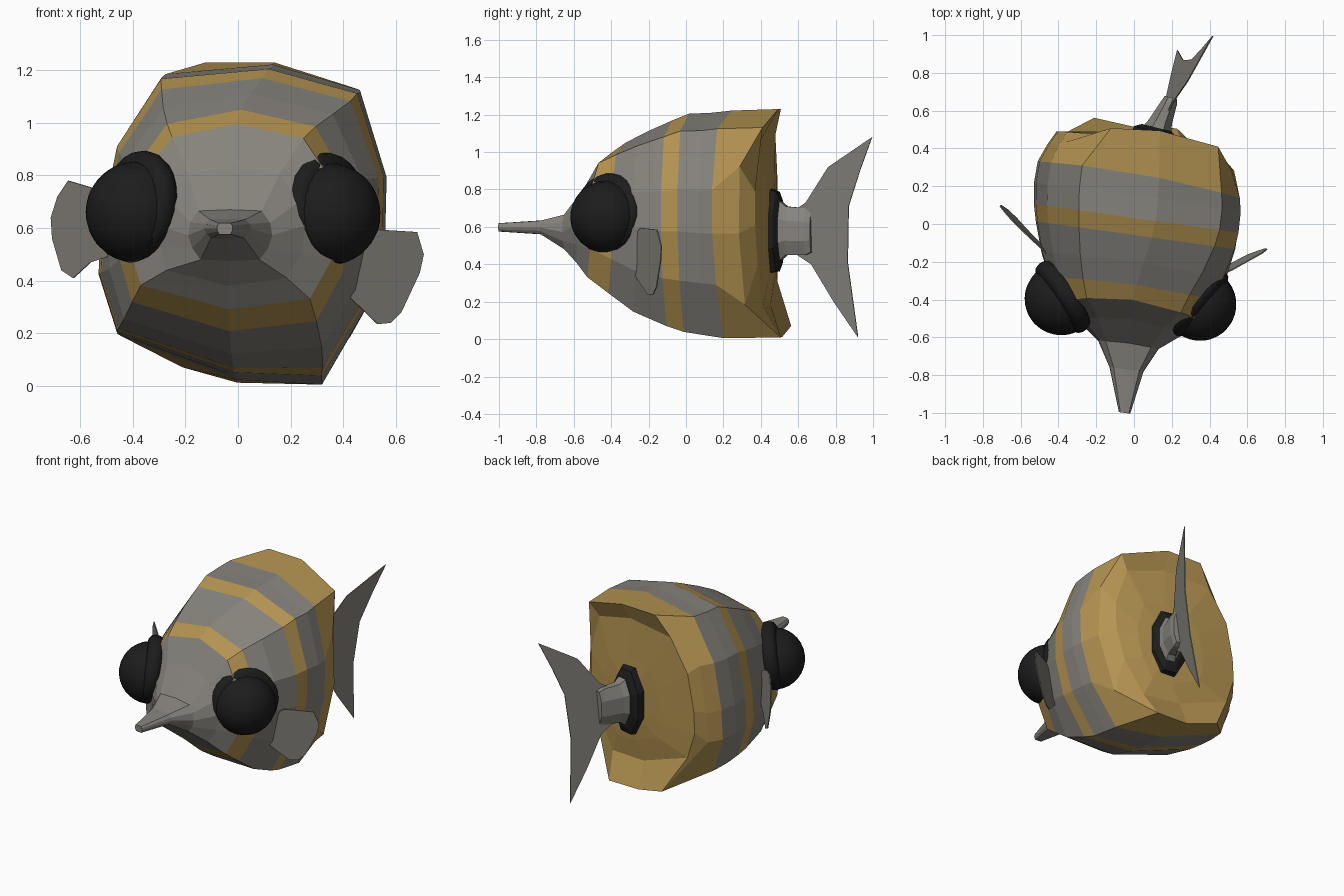
import bpy, bmesh, math
from mathutils import Vector

if "Cube" in bpy.data.objects:
    bpy.data.objects.remove(bpy.data.objects["Cube"])


def material(name, rgb):
    m = bpy.data.materials.new(name)
    m.diffuse_color = (*rgb, 1)
    m.use_nodes = True
    m.node_tree.nodes["Principled BSDF"].inputs["Base Color"].default_value = m.diffuse_color
    return m


GREY = material("warm_grey", (0.24, 0.228, 0.203))
GOLD = material("gold", (0.46, 0.295, 0.083))
BLACK = material("black", (0.012, 0.012, 0.012))


def finish(bm, name, mats, smooth=False):
    bmesh.ops.recalc_face_normals(bm, faces=bm.faces)
    me = bpy.data.meshes.new(name)
    bm.to_mesh(me)
    bm.free()
    ob = bpy.data.objects.new(name, me)
    bpy.context.collection.objects.link(ob)
    for m in mats:
        me.materials.append(m)
    if smooth:
        for p in me.polygons:
            p.use_smooth = True
    return ob


def loft(name, rings, mats, band_mat=lambda i: 0, smooth=False):
    """Bridge closed rings of points and cap both ends."""
    bm = bmesh.new()
    vs = [[bm.verts.new(p) for p in r] for r in rings]
    n = len(vs[0])
    for i in range(len(vs) - 1):
        for j in range(n):
            k = (j + 1) % n
            f = bm.faces.new((vs[i][j], vs[i][k], vs[i + 1][k], vs[i + 1][j]))
            f.material_index = band_mat(i)
    bm.faces.new(vs[0]).material_index = band_mat(0)
    bm.faces.new(vs[-1]).material_index = band_mat(len(vs) - 2)
    return finish(bm, name, mats, smooth)


# Cross-sections (unit box): top left, top, top right, right side, bottom, left side
SNOUT = [(-.75, .95), (0, 1), (.75, .95), (.95, .5), (1, 0), (.9, -.5),
         (.7, -.95), (0, -1), (-.7, -.95), (-.9, -.5), (-1, 0), (-.95, .5)]
FACE = [(-.6, .85), (0, 1), (.65, .85), (.93, .4), (1, 0), (.95, -.45),
        (.75, -.87), (-.05, -1), (-.9, -.74), (-1, -.35), (-1, 0), (-.88, .45)]
REAR = [(-.56, .94), (.2, 1), (.82, .84), (1, .3), (.99, -.08), (.86, -.53),
        (.55, -1), (-.05, -.97), (-.87, -.7), (-1, -.32), (-.98, 0), (-.87, .5)]

# Stations: y, x min, x max, z min, z max, side sweep, shape blend
STATIONS = [
    (-1.0, -.08, -.02, .575, .62, 0, 0),
    (-.77, -.13, .05, .56, .635, 0, 0),
    (-.63, -.19, .13, .475, .67, .01, 0),
    (-.50, -.30, .255, .38, .84, .05, 0),
    (-.40, -.41, .38, .29, .995, .07, .1),    # first stripe
    (-.32, -.45, .43, .205, 1.05, .025, .25),
    (-.20, -.49, .49, .115, 1.11, .02, .5),
    (-.06, -.52, .54, .055, 1.17, 0, .8),     # second stripe
    (.03, -.53, .555, .035, 1.205, 0, .95),
    (.15, -.53, .565, .02, 1.21, .01, 1),
    (.265, -.51, .56, .005, 1.222, .03, 1),   # rear gold area
    (.40, -.46, .535, .0, 1.23, .05, 1),
    (.45, -.41, .46, .17, 1.12, .02, 1),      # recessed back
    (.455, -.16, .32, .30, .86, 0, 1),
    (.46, -.03, .22, .40, .76, 0, 1),
]
RIM = 11
FLAP = {0: .09, 1: .11, 2: .10, 6: .14, 7: .11, 8: .14}   # rear overhang of the rim
RIM_SHAPE = {0: (-.32, 1), 3: (.96, .5), 5: (.78, -.7), 6: (.38, -.985),
             7: (-.08, -.98), 8: (-.5, -.885)}
CHIN = {3: -.03, 4: -.05, 5: -.04, 6: -.03}               # belly swept forward

body_rings = []
for i, (y, x0, x1, z0, z1, sweep, t) in enumerate(STATIONS):
    ring = []
    front = SNOUT if i < 3 else FACE
    shear = .18 if i == 10 else .14
    for j in range(12):
        u = front[j][0] * (1 - t) + REAR[j][0] * t
        w = front[j][1] * (1 - t) + REAR[j][1] * t
        if i == RIM:
            u, w = RIM_SHAPE.get(j, (u, w))
        hx, hz = (x1 - x0) / 2, (z1 - z0) / 2
        py = y - shear * u * hx - sweep * u * u
        if i == RIM:
            py += FLAP.get(j, 0)
        if j in (6, 7, 8):
            py += CHIN.get(i, 0)
        ring.append(((x0 + x1) / 2 + u * hx, py, (z0 + z1) / 2 + w * hz))
    body_rings.append(ring)
loft("body", body_rings, [GREY, GOLD],
     lambda i: 1 if i in (4, 7) or i >= 10 else 0)


def tail_ring(y, x, hx, z, hz, n=8):
    """Octagonal ring facing along the tail."""
    out = []
    for k in range(n):
        a = 2 * math.pi * (k + .5) / n
        out.append((x + hx * math.cos(a), y - .25 * hx * math.cos(a), z + hz * math.sin(a)))
    return out


# Collar and tail stem
loft("tail_collar", [tail_ring(.42, .1, .11, .58, .21), tail_ring(.445, .105, .13, .58, .245),
                     tail_ring(.49, .11, .12, .575, .23), tail_ring(.51, .12, .085, .575, .18)],
     [BLACK])
loft("tail_stem", [tail_ring(.49, .12, .085, .58, .185), tail_ring(.54, .14, .065, .58, .14),
                   tail_ring(.64, .185, .045, .575, .135), tail_ring(.67, .195, .035, .575, .12)],
     [GREY])


def plate(name, points, thickness=.006):
    """Thin flat fin from an outline."""
    bm = bmesh.new()
    bm.faces.new([bm.verts.new(p) for p in points])
    ob = finish(bm, name, [GREY])
    mod = ob.modifiers.new("thickness", 'SOLIDIFY')
    mod.thickness = thickness
    mod.offset = 0
    return ob


# Tail fin, outline in (y, z) on a slanted plane
TAIL = [(.58, .69), (.64, .73), (.76, .92), (.995, 1.08), (.93, .9), (.87, .71), (.865, .41),
        (.92, .01), (.79, .2), (.67, .4), (.58, .46)]
plate("tail_fin", [(.2 + .4585 * (y - .67) + .143 * (z - .6), y, z) for y, z in TAIL])

# Side fins, outlines in (x, z)
RIGHT = [(.42, .52), (.52, .595), (.68, .585), (.705, .5), (.69, .43), (.62, .28),
         (.58, .24), (.53, .235), (.38, .38)]
LEFT = [(-.42, .52), (-.5, .49), (-.56, .47), (-.625, .41), (-.67, .44), (-.705, .56),
        (-.71, .64), (-.685, .72), (-.645, .78), (-.56, .755), (-.42, .66)]
plate("right_fin", [(x, -.25 + .55 * (x - .49) + .1 * (.5 - z), z) for x, z in RIGHT])
plate("left_fin", [(x, -.14 - 1.0 * (x + .47) + .1 * (.6 - z), z) for x, z in LEFT])


def eye(side, centre, normal):
    """Rounded socket disc with a dome, spun about the eye's axis."""
    normal = Vector(normal).normalized()
    rot = Vector((0, 0, 1)).rotation_difference(normal)

    def spin(name, mid, profile, n):
        rings = [[mid + rot @ Vector((r * math.cos(2 * math.pi * k / n),
                                      r * math.sin(2 * math.pi * k / n), h))
                  for k in range(n)] for r, h in profile]
        loft(name, rings, [BLACK], smooth=True)

    mid = Vector(centre)
    spin(side + "_eye_socket", mid, [(.17, -.06), (.2, -.05), (.213, -.025), (.215, 0),
                                     (.207, .025), (.185, .04), (.15, .045)], 24)
    dome = [(.194 * math.cos(a), .194 * math.sin(a))
            for a in [math.radians(d) for d in range(0, 90, 11)]]
    spin(side + "_eye", mid + Vector((0, -.005, -.022)), dome + [(.004, .194)], 24)


eye("right", (.348, -.42, .675), (.77, -.63, .12))
eye("left", (-.385, -.39, .682), (-.83, -.54, .15))
